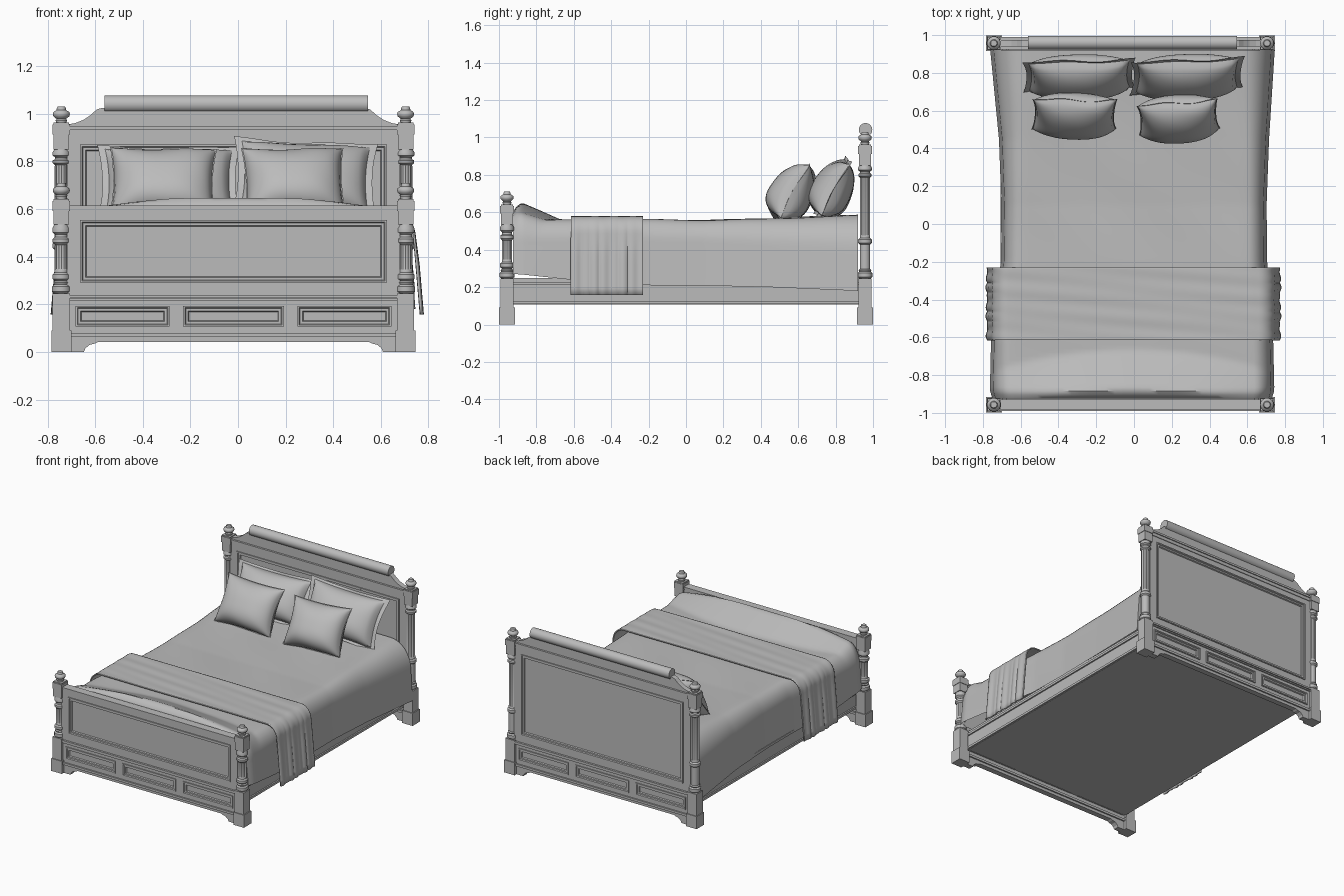
import bpy, bmesh, math
from mathutils import Matrix, Vector

if "Cube" in bpy.data.objects:
    bpy.data.objects.remove(bpy.data.objects["Cube"])

CX = -0.019          # middle of the bed frame
POST_X, POST_Y = 0.723, 0.957

GREY = bpy.data.materials.new("plain grey")
GREY.use_nodes = True
GREY.diffuse_color = (0.5, 0.5, 0.5, 1)
GREY.node_tree.nodes["Principled BSDF"].inputs["Base Color"].default_value = (0.5, 0.5, 0.5, 1)


def finish(name, bm, smooth=False):
    bmesh.ops.recalc_face_normals(bm, faces=bm.faces)
    mesh = bpy.data.meshes.new(name)
    bm.to_mesh(mesh)
    bm.free()
    mesh.materials.append(GREY)
    obj = bpy.data.objects.new(name, mesh)
    bpy.context.collection.objects.link(obj)
    if smooth:
        bpy.ops.object.select_all(action='DESELECT')
        obj.select_set(True)
        bpy.context.view_layer.objects.active = obj
        bpy.ops.object.shade_smooth_by_angle(angle=math.radians(40))
    return obj


def add_box(bm, x0, x1, y0, y1, z0, z1):
    size = Matrix.Diagonal((x1 - x0, y1 - y0, z1 - z0, 1))
    mid = Matrix.Translation(((x0 + x1) / 2, (y0 + y1) / 2, (z0 + z1) / 2))
    bmesh.ops.create_cube(bm, size=1, matrix=mid @ size)


def bridge(bm, rows, closed=False):
    n = len(rows[0])
    for a, b in zip(rows, rows[1:]):
        for i in range(n if closed else n - 1):
            j = (i + 1) % n
            bm.faces.new((a[i], a[j], b[j], b[i]))


def extrude_outline(name, pts, y0, y1):
    bm = bmesh.new()
    rows = [[bm.verts.new((CX + x, y, z)) for x, z in pts] for y in (y0, y1)]
    bridge(bm, rows, True)
    for row in rows:
        bm.faces.new(row)
    return finish(name, bm)


def mirrored(half):
    return half + [(-x, z) for x, z in reversed(half)]


# Mitred moulding that steps down into a panel opening
def add_frame(bm, x0, x1, z0, z1, y, out):
    rows = []
    for d, h in ((-0.004, 0), (-0.004, 0.007), (0.004, 0.007), (0.008, 0),
                 (0.018, 0), (0.022, -0.008), (0.026, -0.008)):
        ring = ((x0 + d, z0 + d), (x1 - d, z0 + d), (x1 - d, z1 - d), (x0 + d, z1 - d))
        rows.append([bm.verts.new((x, y + out * h, z)) for x, z in ring])
    bridge(bm, rows, True)


# Panelled end board: rails and stiles around a thin core
def end_board(name, yc, panel_top, top, ledges):
    t, half = 0.02, 0.70
    bm = bmesh.new()
    add_box(bm, CX - half, CX + half, yc - 0.012, yc + 0.012, 0.05, top)
    for z0, z1 in ((0.06, 0.11), (0.19, 0.295), (panel_top, top)):
        add_box(bm, CX - half, CX + half, yc - t, yc + t, z0, z1)
    lower = [(-0.66, -0.272), (-0.208, 0.208), (0.272, 0.66)]
    edges = [-half] + [e for pair in lower for e in pair] + [half]
    for x0, x1 in zip(edges[::2], edges[1::2]):
        add_box(bm, CX + x0, CX + x1, yc - t, yc + t, 0.11, 0.19)
    for x0, x1 in ((-half, -0.64), (0.64, half)):
        add_box(bm, CX + x0, CX + x1, yc - t, yc + t, 0.295, panel_top)
    finish(name, bm)
    bm = bmesh.new()
    for out in (-1, 1):
        for x0, x1 in lower:
            add_frame(bm, CX + x0, CX + x1, 0.11, 0.19, yc + out * t, out)
        add_frame(bm, CX - 0.64, CX + 0.64, 0.295, panel_top, yc + out * t, out)
    finish(name + "_panel_mouldings", bm)
    bm = bmesh.new()
    for z, h, p in [(0.062, 0.016, 0.01), (0.216, 0.008, 0.008), (0.226, 0.012, 0.014)] + ledges:
        add_box(bm, CX - half, CX + half, yc - t - p, yc + t + p, z, z + h)
    finish(name + "_ledges", bm)
    apron = [(0.70, 0.07), (0.70, 0), (0.628, 0), (0.622, 0.015), (0.605, 0.03), (0.58, 0.036), (0.57, 0.042)]
    extrude_outline(name + "_apron", mirrored(apron), yc - t, yc + t)


# Turned post: square foot, fluted column, square block and finial
def post(name, x, y, flute0, flute1, block0, block1):
    bm = bmesh.new()
    for h, z0, z1 in ((0.042, 0, 0.09), (0.036, 0.09, 0.245), (0.033, block0, block1),
                      (0.037, block1 - 0.05, block1 - 0.008)):
        add_box(bm, x - h, x + h, y - h, y + h, z0, z1)
    finish(name + "_blocks", bm)
    base = [(0.03, 0), (0.039, 0.008), (0.039, 0.03), (0.03, 0.038), (0.034, 0.046), (0.028, 0.053)]
    collar = [(0.028, -0.046), (0.037, -0.038), (0.037, -0.02), (0.028, -0.012), (0.028, 0)]
    cap = [(0.026, 0), (0.036, 0.12), (0.036, 0.3), (0.027, 0.38), (0.026, 0.5), (0.037, 0.62), (0.037, 0.82), (0.03, 1)]
    finial = [(0.022, 0), (0.024, 0.01), (0.02, 0.016), (0.033, 0.026), (0.036, 0.036), (0.033, 0.045),
              (0.02, 0.053), (0.019, 0.06), (0.016, 0.067)]
    prof = [(r, 0.245 + z, False) for r, z in base]
    prof += [(r, flute0 + z, False) for r, z in collar]
    prof += [(0.028, flute0 + 0.004, True), (0.028, flute1 - 0.004, True)]
    prof += [(r, flute1 + f * (block0 - flute1), False) for r, f in cap]
    prof += [(r, block1 + z, False) for r, z in finial]
    bm = bmesh.new()
    n = 32
    rows = []
    for r, z, fluted in prof:
        row = []
        for i in range(n):
            a = math.tau * i / n
            k = r * (0.86 if fluted and i % 2 else 1)
            row.append(bm.verts.new((x + k * math.cos(a), y + k * math.sin(a), z)))
        rows.append(row)
    bridge(bm, rows, True)
    bm.faces.new(rows[-1])
    finish(name + "_turning", bm, True)


end_board("footboard", -POST_Y, 0.55, 0.61, [(0.592, 0.01, 0.004), (0.602, 0.013, 0.009)])
end_board("headboard", POST_Y, 0.867, 0.94, [(0.91, 0.022, 0.005), (0.932, 0.014, 0.012)])
for side, s in (("left", 1), ("right", -1)):
    post("foot_post_" + side, CX + s * POST_X, -POST_Y, 0.345, 0.45, 0.535, 0.643)
    post("head_post_" + side, CX + s * POST_X, POST_Y, 0.475, 0.785, 0.85, 0.963)
    # Side rail with its two mouldings
    bm = bmesh.new()
    xc = CX + s * 0.665
    for p, z0, z1 in ((0.012, 0.112, 0.25), (0.022, 0.11, 0.126), (0.022, 0.212, 0.228)):
        add_box(bm, xc - p, xc + p, -0.93, 0.93, z0, z1)
    finish("side_rail_" + side, bm)

bm = bmesh.new()
add_box(bm, CX - 0.675, CX + 0.675, -0.94, 0.94, 0.108, 0.22)
finish("bed_base", bm)

# Shaped crest and rolled top of the headboard
crest = [(0.70, 0.935), (0.70, 0.955), (0.665, 0.961), (0.63, 0.975), (0.60, 0.995), (0.575, 1.018), (0.553, 1.025)]
extrude_outline("headboard_crest", mirrored(crest), POST_Y - 0.018, POST_Y + 0.018)
bm = bmesh.new()
bmesh.ops.create_cone(bm, cap_ends=True, segments=32, radius1=0.036, radius2=0.036, depth=1.106,
                      matrix=Matrix.Translation((CX + 0.011, 0.96, 1.041)) @ Matrix.Rotation(math.pi / 2, 4, 'Y'))
finish("headboard_roll", bm, True)


# Cross-section of draped cloth, from one hem over a rounded shoulder to the other
def drape(w, top, hem, r, drop, flare):
    half = [(w + flare * (1 - k / 8), hem + (top - drop - hem) * k / 8) for k in range(8)]
    for k in range(9):
        a = math.pi / 2 * k / 8
        half.append((w - r + r * math.cos(a), top - drop + drop * math.sin(a)))
    half += [((w - r) * (1 - k / 14), top) for k in range(1, 14)]
    return half + [(0, top)] + [(-x, z) for x, z in reversed(half)]


def blend(table, y):
    for a, b in zip(table, table[1:]):
        if y <= b[0]:
            f = (y - a[0]) / (b[0] - a[0])
            return [p + (q - p) * f for p, q in zip(a[1:], b[1:])]
    return table[-1][1:]


def smoothstep(f):
    f = max(0, min(1, f))
    return f * f * (3 - 2 * f)


# Bed cover: y, middle, then half width, top, hem, shoulder radius, shoulder drop
COVER = [(-0.925, -0.01, 0.725, 0.54, 0.27, 0.09, 0.12), (-0.88, -0.01, 0.738, 0.556, 0.268, 0.09, 0.12),
         (-0.62, -0.01, 0.732, 0.56, 0.24, 0.09, 0.12), (-0.2, 0, 0.69, 0.562, 0.21, 0.09, 0.12),
         (0.1, 0, 0.687, 0.557, 0.208, 0.09, 0.12), (0.45, 0, 0.70, 0.567, 0.2, 0.11, 0.15),
         (0.92, -0.008, 0.738, 0.587, 0.18, 0.16, 0.19)]
bm = bmesh.new()
rows = []
for i in range(91):
    y = -0.925 + 1.845 * i / 90
    mid, *shape = blend(COVER, y)
    top = shape[1]
    row = []
    for x, z in drape(*shape, 0.015):
        up = smoothstep((z - top + 0.12) / 0.12)
        ridge = -0.77 - 0.1 * (x / 0.7) ** 2
        puff = max(0, min(1, (ridge + 0.1 - y) / 0.2)) * (1 - 0.4 * abs(x / 0.75) ** 3)
        puff *= 1 - 0.3 * smoothstep((-0.895 - y) / 0.03)
        wave = 0.003 * math.sin(9 * x + 5 * y) * math.sin(7 * y)
        row.append(bm.verts.new((mid + x, y, z + up * (0.092 * puff + wave))))
    rows.append(row)
bridge(bm, rows)
bm.faces.new(rows[0])
bm.faces.new(rows[-1])
finish("bed_cover", bm, True)

# Folded throw across the foot of the bed
bm = bmesh.new()
rows = []
for i in range(71):
    y = -0.615 + 0.385 * i / 70
    fold = 0.7 * math.sin(41 * y) + 0.6 * math.sin(83 * y + 1)
    row = []
    for x, z in drape(0.742, 0.575, 0.157, 0.08, 0.09, 0.028):
        down = max(0, (0.575 - z) / 0.418)
        sway = 0.008 * fold * min(1, down * 2)
        crease = 0.0015 * math.sin(60 * y + 4 * x) * math.sin(3 * x + 9 * y) * (1 - min(1, down * 4))
        row.append(bm.verts.new((-0.003 + x + math.copysign(sway, x), y, z + crease)))
    rows.append(row)
bridge(bm, rows)
throw = finish("throw_blanket", bm, True)
thick = throw.modifiers.new("thickness", 'SOLIDIFY')
thick.thickness = 0.008
thick.offset = 0


# Cushion: two puffed sheets joined along pinched edges, fuller at the bottom
def pillow(name, centre, w, h, puff, flange, roll, turn):
    turned = Matrix.Rotation(turn, 4, 'Z') @ Matrix.Rotation(-0.5, 4, 'X') @ Matrix.Rotation(roll, 4, 'Y')
    place = Matrix.Translation(centre) @ turned
    bm = bmesh.new()
    n = 28
    for s in (-1, 1):
        rows = []
        for i in range(n + 1):
            u = math.sin(math.pi / 2 * (2 * i / n - 1))
            row = []
            for j in range(n + 1):
                v = math.sin(math.pi / 2 * (2 * j / n - 1))
                a, b = (min(1, abs(c) / (1 - flange)) for c in (u, v))
                d = puff * (1 - 0.2 * v) * max(0, (1 - a ** 2.6) * (1 - b ** 2.6)) ** 0.5
                wob = 0.008 * math.sin(5 * u + 3 * v) * max(abs(u), abs(v)) ** 4
                p = Vector((u * w * (1 - 0.07 * (1 - v * v)), s * d + wob, v * h * (1 - 0.07 * (1 - u * u))))
                row.append(bm.verts.new(place @ p))
            rows.append(row)
        bridge(bm, rows)
    bmesh.ops.remove_doubles(bm, verts=bm.verts, dist=0.0005)
    finish(name, bm, True)


pillow("back_pillow_right", (-0.29, 0.785, 0.715), 0.3, 0.172, 0.105, 0.1, 0.0, 0.02)
pillow("back_pillow_left", (0.282, 0.785, 0.732), 0.303, 0.18, 0.105, 0.1, 0.05, 0.06)
pillow("front_pillow_right", (-0.315, 0.58, 0.71), 0.225, 0.168, 0.105, 0.03, 0.0, -0.03)
pillow("front_pillow_left", (0.235, 0.565, 0.71), 0.216, 0.168, 0.112, 0.03, -0.02, 0.05)
